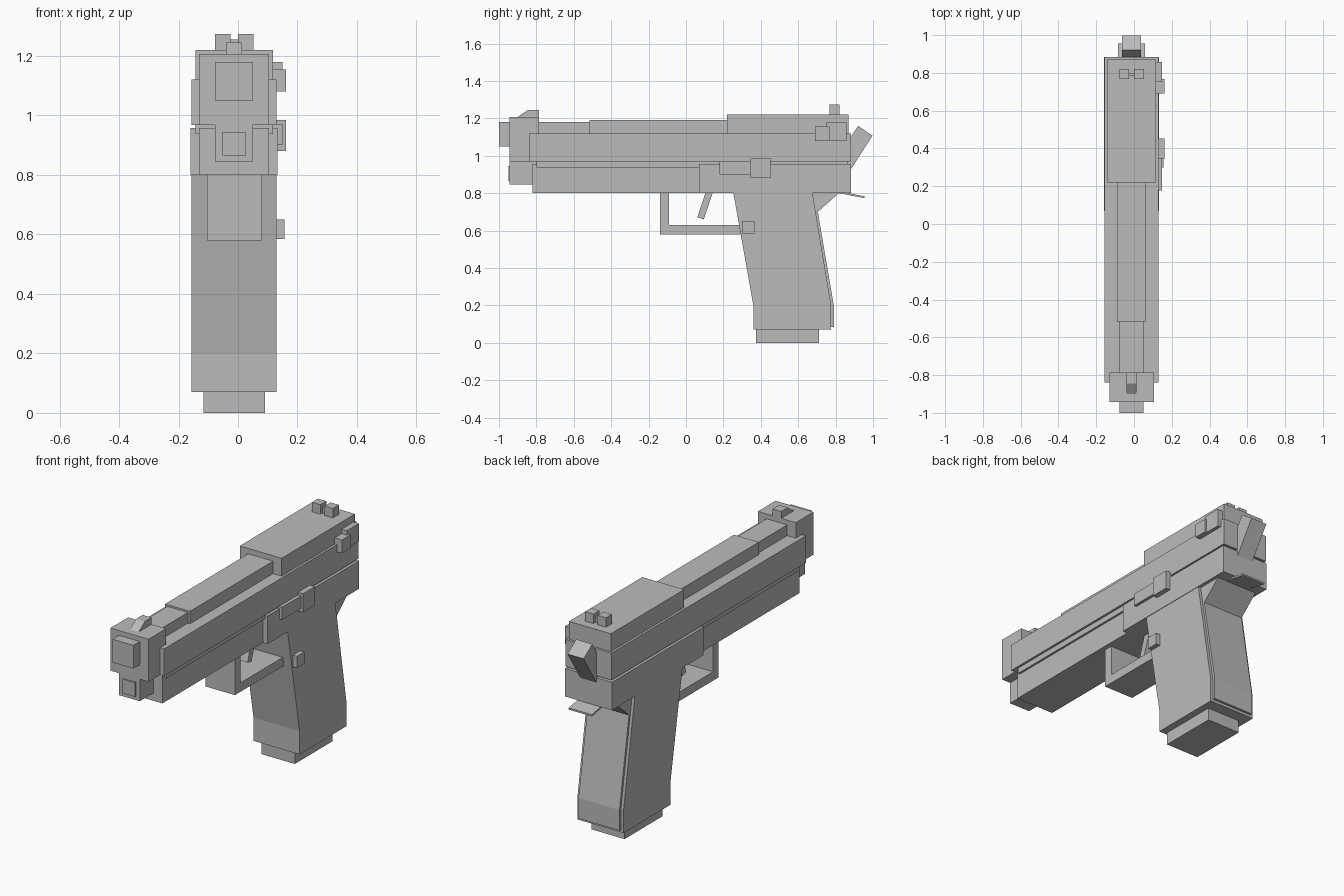
import bpy
import bmesh
from mathutils import Vector

default_cube = bpy.data.objects.get("Cube")
if default_cube:
    bpy.data.objects.remove(default_cube, do_unlink=True)

grey = bpy.data.materials.new("plain grey")
grey.use_nodes = True
colour = (0.5, 0.5, 0.5, 1)
grey.diffuse_color = colour
grey.node_tree.nodes["Principled BSDF"].inputs["Base Color"].default_value = colour

# The body's mid-plane sits slightly right of x = 0, balancing the side controls
middle = -0.013


def extrude(name, half_width, outline, centre=middle):
    """Flat-faced solid: a side outline of (y, z) points, widened both ways from centre."""
    bm = bmesh.new()
    side = bm.faces.new([bm.verts.new((centre - half_width, y, z)) for y, z in outline])
    grown = bmesh.ops.extrude_face_region(bm, geom=[side], use_keep_orig=True)
    moved = [item for item in grown["geom"] if isinstance(item, bmesh.types.BMVert)]
    bmesh.ops.translate(bm, verts=moved, vec=(half_width * 2, 0, 0))
    bmesh.ops.recalc_face_normals(bm, faces=bm.faces)
    mesh = bpy.data.meshes.new(name)
    bm.to_mesh(mesh)
    bm.free()
    mesh.materials.append(grey)
    obj = bpy.data.objects.new(name, mesh)
    bpy.context.collection.objects.link(obj)


def box(name, half_width, front, back, bottom, top, centre=middle):
    """Rectangular block given by its limits."""
    outline = [(front, bottom), (back, bottom), (back, top), (front, top)]
    extrude(name, half_width, outline, centre)


def slanted_bar(name, half_width, start, along, across):
    """Block whose side is a parallelogram spanned by two directions."""
    start, along, across = Vector(start), Vector(along), Vector(across)
    corners = [start, start + along, start + along + across, start + across]
    extrude(name, half_width, corners)


# Shared limits
full = 0.143
recessed = 0.118
slim = 0.064
body_back = 0.883
frame_front = -0.82
frame_bottom = 0.8
frame_top = 0.957
slide_bottom = 0.968
slide_top = 1.12
crown = 1.22
block_front = -0.943
block_back = -0.787
cover_front = -0.517
crown_front = 0.22
overlap = 0.02

# Slide and barrel
box("slide", full, front=-0.84, back=body_back, bottom=slide_bottom, top=slide_top)
box("slide_rear_top", 0.13, front=crown_front, back=0.87,
    bottom=slide_top - overlap, top=crown)
box("barrel_cover", 0.077, front=cover_front, back=crown_front + overlap,
    bottom=slide_top - overlap, top=1.19)
box("barrel", slim, front=block_back - overlap, back=cover_front + overlap,
    bottom=slide_top - overlap, top=1.18)
box("front_block", recessed, front=block_front, back=block_back,
    bottom=slide_bottom, top=1.207)
box("muzzle", slim, front=-1, back=block_front + overlap, bottom=1.05, top=1.18)

# Frame, with a narrow rail filling the gap under the slide
box("slide_rail", 0.13, front=frame_front + overlap, back=body_back - overlap,
    bottom=frame_top - overlap, top=slide_bottom + overlap)
box("frame_front", recessed, front=frame_front, back=0.1,
    bottom=frame_bottom, top=frame_top)
box("frame_rear", full + 0.003, front=0.07, back=body_back,
    bottom=frame_bottom, top=frame_top)
box("guide_block", slim, front=block_front, back=frame_front + overlap,
    bottom=0.845, top=slide_bottom + overlap)
box("guide_rod", 0.039, front=-0.95, back=block_front + overlap,
    bottom=0.865, top=0.945)

# Grip: raked down to a knee, then straight to the base
grip_top = frame_bottom + overlap
knee = 0.2
grip_base = 0.07
toe = 0.36
heel = 0.776
extrude("grip", full, [(0.25, grip_top), (toe, knee), (toe, grip_base),
                       (heel, grip_base), (heel, knee), (0.673, grip_top)])
strap_back = heel + 0.014
strap_base = grip_base + 0.015
extrude("backstrap", 0.127, [(0.66, grip_top), (0.84, grip_top), (0.705, 0.7),
                             (strap_back, knee), (strap_back, strap_base),
                             (heel - overlap, strap_base)])
box("magazine_base", 0.103, front=0.375, back=0.71, bottom=0, top=grip_base + overlap)
slanted_bar("tail_plate", 0.072, start=(frame_bottom, 0.813),
            along=(0.155, -0.03), across=(0, -0.01))

# Trigger and guard
guard = 0.092
guard_front = -0.14
guard_bottom = 0.58
bar = 0.05
box("guard_post", guard, front=guard_front, back=guard_front + bar,
    bottom=guard_bottom, top=frame_bottom + overlap)
box("guard_floor", guard, front=guard_front, back=toe - bar,
    bottom=guard_bottom, top=guard_bottom + bar)
slanted_bar("trigger", 0.03, start=(0.06, 0.67), along=(0.035, -0.01), across=(bar, 0.15))

# Hammer, leaning back out of the slide
slanted_bar("hammer", 0.05, start=(0.92, 1.16), along=(0.077, -0.053),
            across=(-0.117, -0.182))

# Front sight ramp and paired rear sights
extrude("front_sight", 0.027, [(-0.91, 1.2), (-0.845, 1.245),
                               (block_back, 1.245), (block_back, 1.17)])
for side, sign in (("right", -1), ("left", 1)):
    box("rear_sight_" + side, 0.026, front=0.767, back=0.82, bottom=crown - overlap,
        top=1.273, centre=middle + sign * 0.039)
box("rear_sight_bridge", overlap, front=0.785, back=0.8,
    bottom=crown - overlap, top=1.255)


# Controls on the left flank: levers lie low, pads stand proud
def control(name, reach, **limits):
    box(name, reach / 2, centre=full - middle / 2 - bar / 2 + reach / 2 - overlap, **limits)


lever = bar - 0.005
pad = lever + 0.012
control("magazine_release", pad - 0.005, front=0.3, back=0.365, bottom=0.585, top=0.65)
control("slide_stop_lever", lever, front=0.178, back=toe, bottom=0.9, top=0.97)
control("slide_stop_pad", pad, front=0.345, back=0.452, bottom=0.88, top=0.985)
control("safety_lever", lever, front=0.752, back=0.858, bottom=1.08, top=1.18)
control("safety_pad", pad, front=0.69, back=0.767, bottom=1.08, top=1.155)
